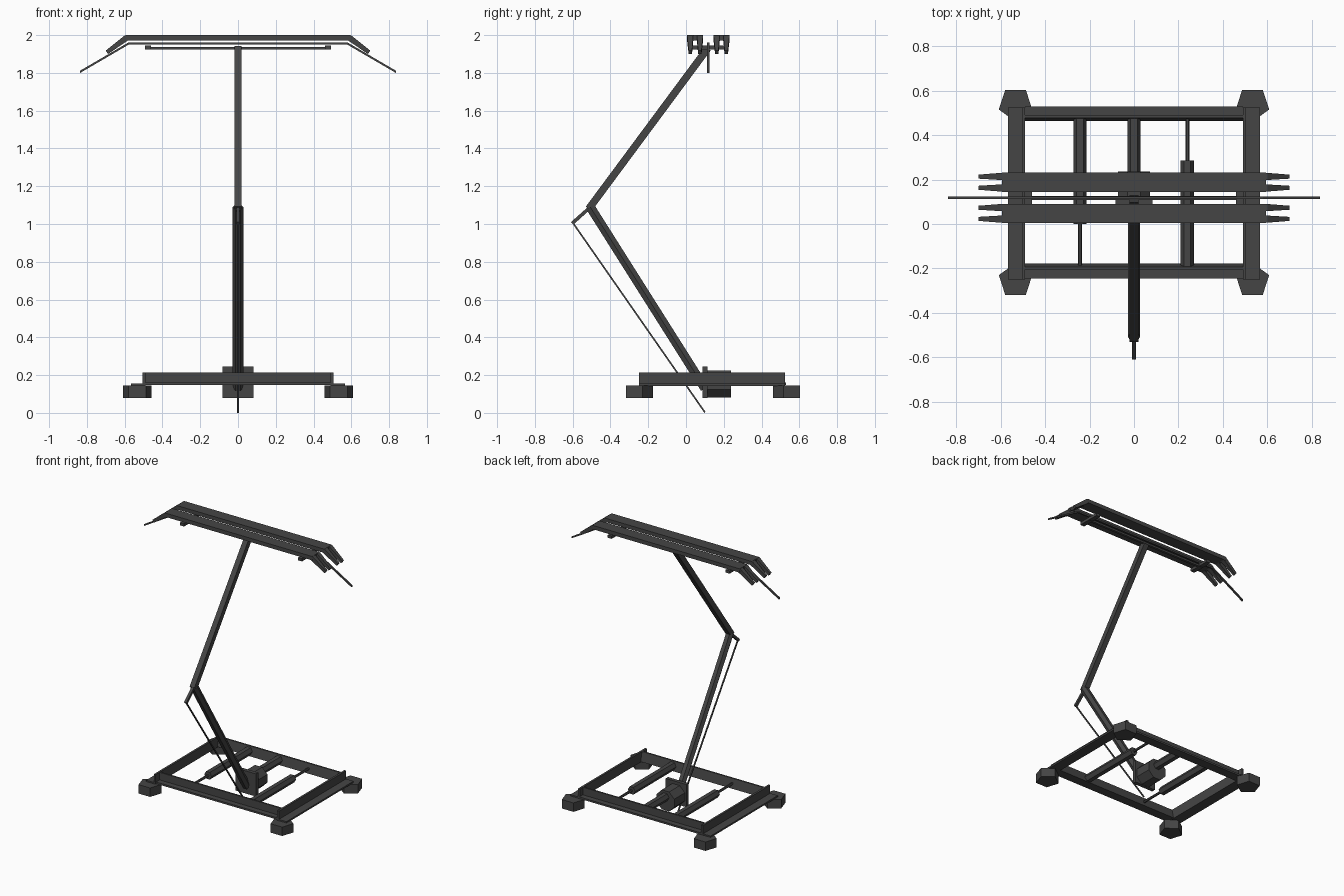
import bpy, bmesh, math
from mathutils import Vector

if "Cube" in bpy.data.objects:
    bpy.data.objects.remove(bpy.data.objects["Cube"])

mat = bpy.data.materials.new("dark_grey_metal")
mat.diffuse_color = (0.06, 0.06, 0.06, 1)
mat.use_nodes = True
mat.node_tree.nodes["Principled BSDF"].inputs["Base Color"].default_value = mat.diffuse_color


def finish(bm, name):
    bmesh.ops.recalc_face_normals(bm, faces=bm.faces)
    me = bpy.data.meshes.new(name)
    bm.to_mesh(me)
    bm.free()
    me.materials.append(mat)
    ob = bpy.data.objects.new(name, me)
    bpy.context.collection.objects.link(ob)
    return ob


def loft(name, rings):
    """Skin closed rings of equal length and cap both ends."""
    bm = bmesh.new()
    vs = [[bm.verts.new(p) for p in r] for r in rings]
    n = len(vs[0])
    for a, b in zip(vs, vs[1:]):
        for i in range(n):
            j = (i + 1) % n
            bm.faces.new((a[i], a[j], b[j], b[i]))
    bm.faces.new(vs[0][::-1])
    bm.faces.new(vs[-1])
    return finish(bm, name)


def prism(name, p, q, r, n=6, start=0.0):
    """Straight n-sided rod from p to q."""
    p, q = Vector(p), Vector(q)
    d = (q - p).normalized()
    u = Vector((1, 0, 0)) if abs(d.x) < 0.1 else Vector((0, 1, 0))
    v = d.cross(u).normalized()
    ang = [start + 2 * math.pi * i / n for i in range(n)]
    off = [(u * math.cos(a) + v * math.sin(a)) * r for a in ang]
    return loft(name, [[c + o for o in off] for c in (p, q)])


def box(name, x0, x1, y0, y1, z0, z1):
    return loft(name, [[(x, y0, z0), (x, y1, z0), (x, y1, z1), (x, y0, z1)]
                       for x in (x0, x1)])


Q = math.pi / 4
CY = 0.1425  # middle of the base frame

# Base frame: angle-section rails, web inside and flange outside
for s, tag in ((-1, "left"), (1, "right")):
    prof = [(0.49, 0.215), (0.505, 0.215), (0.505, 0.155),
            (0.566, 0.155), (0.566, 0.143), (0.49, 0.143)]
    loft("side_rail_" + tag, [[(s * x, y, z) for x, z in prof] for y in (-0.25, 0.525)])
for s, tag in ((-1, "front"), (1, "back")):
    prof = [(0.335, 0.215), (0.347, 0.215), (0.347, 0.16),
            (0.387, 0.16), (0.387, 0.147), (0.32, 0.147)]
    loft("cross_rail_" + tag, [[(x, CY + s * y, z) for y, z in prof] for x in (-0.49, 0.49)])

# Pentagonal insulator feet, flat side outward
for sx in (-1, 1):
    for sy, tag in ((-1, "front"), (1, "back")):
        x, y = sx * 0.533, CY + sy * 0.397
        prism(f"foot_{tag}_{'left' if sx < 0 else 'right'}", (x, y, 0.08), (x, y, 0.145),
              0.079, 5, -sy * math.pi / 2)

# Two cylinders with piston rods, facing opposite ways
prism("left_cylinder", (-0.243, 0, 0.18), (-0.243, 0.475, 0.18), 0.03)
prism("left_piston", (-0.243, -0.2, 0.18), (-0.243, 0, 0.18), 0.009)
prism("right_cylinder", (0.24, -0.2, 0.18), (0.24, 0.285, 0.18), 0.03)
prism("right_piston", (0.24, 0.285, 0.18), (0.24, 0.475, 0.18), 0.009)

# Central drive: plate, drum and shaft to the back rail
box("pivot_plate", -0.083, 0.083, 0.088, 0.115, 0.08, 0.245)
prism("drive_drum", (0, 0.115, 0.152), (0, 0.237, 0.152), 0.077, 8, math.pi / 8)
prism("drive_shaft", (0, 0.237, 0.18), (0, 0.475, 0.18), 0.03)

# Folding arms
prism("lower_arm", (0, 0.1, 0.13), (0, -0.507, 1.09), 0.028)
prism("upper_arm", (0, -0.515, 1.08), (0, 0.115, 1.93), 0.0275, 4, Q)
prism("elbow_lever", (0, -0.5, 1.095), (0, -0.603, 1.003), 0.013, 4, Q)
prism("control_rod", (0, -0.6, 1.008), (0, 0.1, 0.003), 0.006, 4, Q)

# Contact strips with two tapered horns at each end
for y, tag in ((0.048, "front"), (0.188, "back")):
    box("contact_strip_" + tag, -0.595, 0.595, y - 0.043, y + 0.043, 1.972, 2.0)
    for s in (-1, 1):
        for k in (-1, 1):
            rings = []
            for x, z, o, i, t in ((0.58, 2.0, 0.043, 0.008, 0.028),
                                  (0.6, 1.998, 0.042, 0.01, 0.03),
                                  (0.7, 1.918, 0.034, 0.016, 0.018)):
                a, b = y + k * o, y + k * i
                xb = x - (0.012 if x > 0.59 else 0)
                rings.append([(s * x, a, z), (s * x, b, z),
                              (s * xb, b, z - t), (s * xb, a, z - t)])
            loft("strip_horn_" + tag, rings)

# Head carrier: centre bar, end cross pieces and short posts
box("carrier_bar", -0.49, 0.49, 0.108, 0.125, 1.923, 1.937)
for s in (-1, 1):
    a, b = sorted((s * 0.46, s * 0.492))
    box("carrier_cross_piece", a, b, 0.035, 0.2, 1.925, 1.945)

# Wide guide horn: bent rod
d = 0.006
path = [(-0.837, 1.805), (-0.58, 1.955), (0.58, 1.955), (0.837, 1.805)]
loft("guide_horn", [[(x, 0.118 - d, z - d), (x, 0.118 + d, z - d),
                     (x, 0.118 + d, z + d), (x, 0.118 - d, z + d)] for x, z in path])
